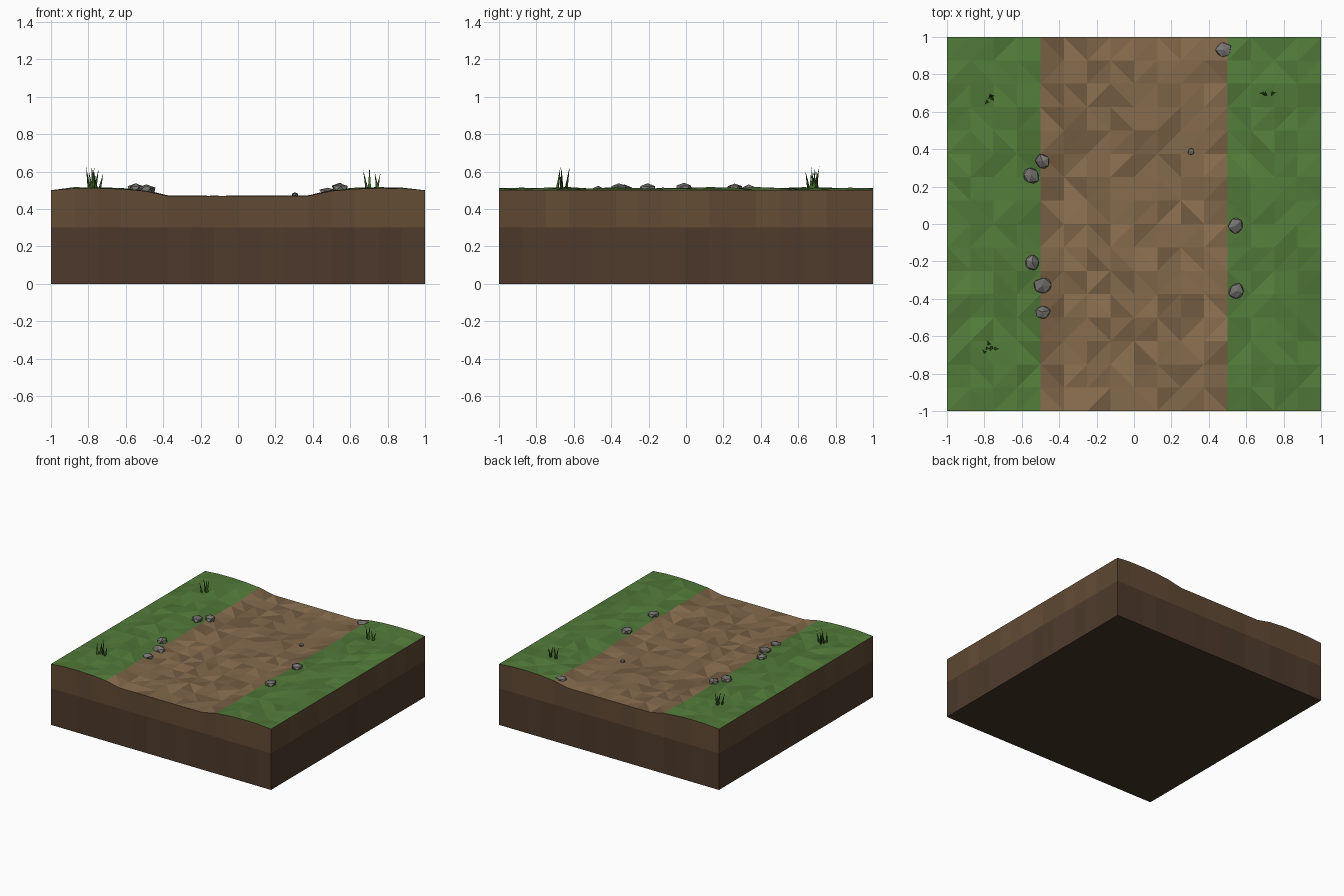
import bpy, bmesh, math, random
from mathutils import Vector, Matrix

if "Cube" in bpy.data.objects:
    bpy.data.objects.remove(bpy.data.objects["Cube"])

random.seed(7)
N = 16
STEP = 2 / N


def shades(name, rgb, factors):
    mats = []
    for i, f in enumerate(factors):
        m = bpy.data.materials.new(f"{name}_{i}")
        m.diffuse_color = (rgb[0] * f, rgb[1] * f, rgb[2] * f, 1)
        m.use_nodes = True
        m.node_tree.nodes["Principled BSDF"].inputs["Base Color"].default_value = m.diffuse_color
        mats.append(m)
    return mats


DIRT = shades("dirt", (0.24, 0.15, 0.075), (0.7, 0.85, 0.95, 1.0, 1.15))
GRASS = shades("grass", (0.085, 0.20, 0.042), (0.86, 0.95, 1.0, 1.1))
SOIL = shades("topsoil", (0.12, 0.068, 0.034), (0.94, 1.0, 1.05))
SUB = shades("subsoil", (0.075, 0.042, 0.025), (0.93, 1.0, 1.06))
BASE = shades("base", (0.06, 0.036, 0.022), (1,))
STONE = shades("stone", (0.17, 0.165, 0.155), (0.8, 1.0, 1.2))
BLADE = shades("blade", (0.045, 0.13, 0.02), (0.8, 1.1))


def finish(name, bm, mats, weld=True):
    if weld:
        bmesh.ops.remove_doubles(bm, verts=bm.verts, dist=1e-5)
    for f in bm.faces:
        f.material_index = random.randrange(len(mats))
    me = bpy.data.meshes.new(name)
    bm.to_mesh(me)
    bm.free()
    for m in mats:
        me.materials.append(m)
    ob = bpy.data.objects.new(name, me)
    bpy.context.collection.objects.link(ob)
    return ob


# Ground heights: sunken path, gently uneven verges
PROFILE = [(0, .47), (.375, .47), (.5, .496), (.625, .507), (.75, .511), (.875, .51), (1, .5)]


def section(x):
    x = abs(x)
    for (a, za), (b, zb) in zip(PROFILE, PROFILE[1:]):
        if x <= b:
            return za + (zb - za) * (x - a) / (b - a)
    return PROFILE[-1][1]


def coord(i):
    return -1 + i * STEP


height = {}
for i in range(N + 1):
    for j in range(N + 1):
        edge = i in (0, N) or j in (0, N)
        amp = 0 if edge else (0.003 if abs(coord(i)) < 0.45 else 0.007)
        height[i, j] = section(coord(i)) + random.uniform(-amp, amp)


def point(i, j):
    return Vector((coord(i), coord(j), height[i, j]))


def surface(name, columns, mats):
    bm = bmesh.new()
    for i in columns:
        for j in range(N):
            a, b, c, d = [bm.verts.new(point(*p)) for p in
                          ((i, j), (i + 1, j), (i + 1, j + 1), (i, j + 1))]
            tris = ((a, b, c), (a, c, d)) if random.random() < .5 else ((a, b, d), (b, c, d))
            for t in tris:
                bm.faces.new(t)
    return finish(name, bm, mats)


surface("dirt_path", range(4, 12), DIRT)
surface("left_verge", range(0, 4), GRASS)
surface("right_verge", range(12, 16), GRASS)

# Side walls in two soil layers, running round the rim anticlockwise
rim = ([(i, 0) for i in range(N)] + [(N, j) for j in range(N)]
       + [(i, N) for i in range(N, 0, -1)] + [(0, j) for j in range(N, 0, -1)])


def wall(name, low, high, mats):
    bm = bmesh.new()
    for p, q in zip(rim, rim[1:] + rim[:1]):
        vs = []
        for ij, z in ((p, low), (q, low), (q, high), (p, high)):
            v = point(*ij)
            if z is not None:
                v.z = z
            vs.append(bm.verts.new(v))
        bm.faces.new(vs)
    return finish(name, bm, mats)


wall("topsoil_layer", 0.3, None, SOIL)
wall("subsoil_layer", 0, 0.3, SUB)

# Underside
bm = bmesh.new()
bm.faces.new([bm.verts.new(v) for v in ((-1, -1, 0), (-1, 1, 0), (1, 1, 0), (1, -1, 0))])
finish("underside", bm, BASE)


# Stones along the path edges: x, y, radius, centre z, half height
def stone(name, x, y, r, z, h):
    bm = bmesh.new()
    bmesh.ops.create_icosphere(bm, subdivisions=1, radius=1)
    turn = Matrix.Rotation(random.uniform(0, 6.28), 3, 'Z')
    stretch = random.uniform(0.86, 1.0)
    for v in bm.verts:
        p = v.co * random.uniform(0.9, 1.12)
        v.co = turn @ Vector((p.x * r, p.y * r * stretch, p.z * h)) + Vector((x, y, z))
    finish(name, bm, STONE)


STONES = [(-.49, .335, .047, .500, .03), (-.55, .26, .050, .510, .028),
          (-.545, -.205, .044, .508, .028), (-.49, -.33, .052, .500, .03),
          (-.49, -.47, .046, .496, .026), (.545, -.01, .045, .510, .03),
          (.545, -.36, .048, .510, .028), (.48, .93, .046, .493, .02),
          (.305, .387, .020, .475, .014)]
for k, s in enumerate(STONES):
    stone(f"stone_{k + 1}", *s)


# Grass tufts: thin leaning three-sided blades
def tuft(name, x, y, count):
    bm = bmesh.new()
    for k in range(count):
        a = random.uniform(0, 2 * math.pi)
        root = Vector((x + random.uniform(-.03, .03), y + random.uniform(-.025, .025), .505))
        tip = root + Vector((.022 * math.cos(a), .022 * math.sin(a), random.uniform(.08, .125)))
        ring = [bm.verts.new(root + Vector((.010 * math.cos(a + t), .010 * math.sin(a + t), 0)))
                for t in (0, 2.09, 4.19)]
        top = bm.verts.new(tip)
        for m in range(3):
            bm.faces.new((ring[m], ring[(m + 1) % 3], top))
    finish(name, bm, BLADE, weld=False)


tuft("tuft_back_left", -.76, .67, 5)
tuft("tuft_back_right", .72, .68, 4)
tuft("tuft_front_left", -.77, -.665, 6)
